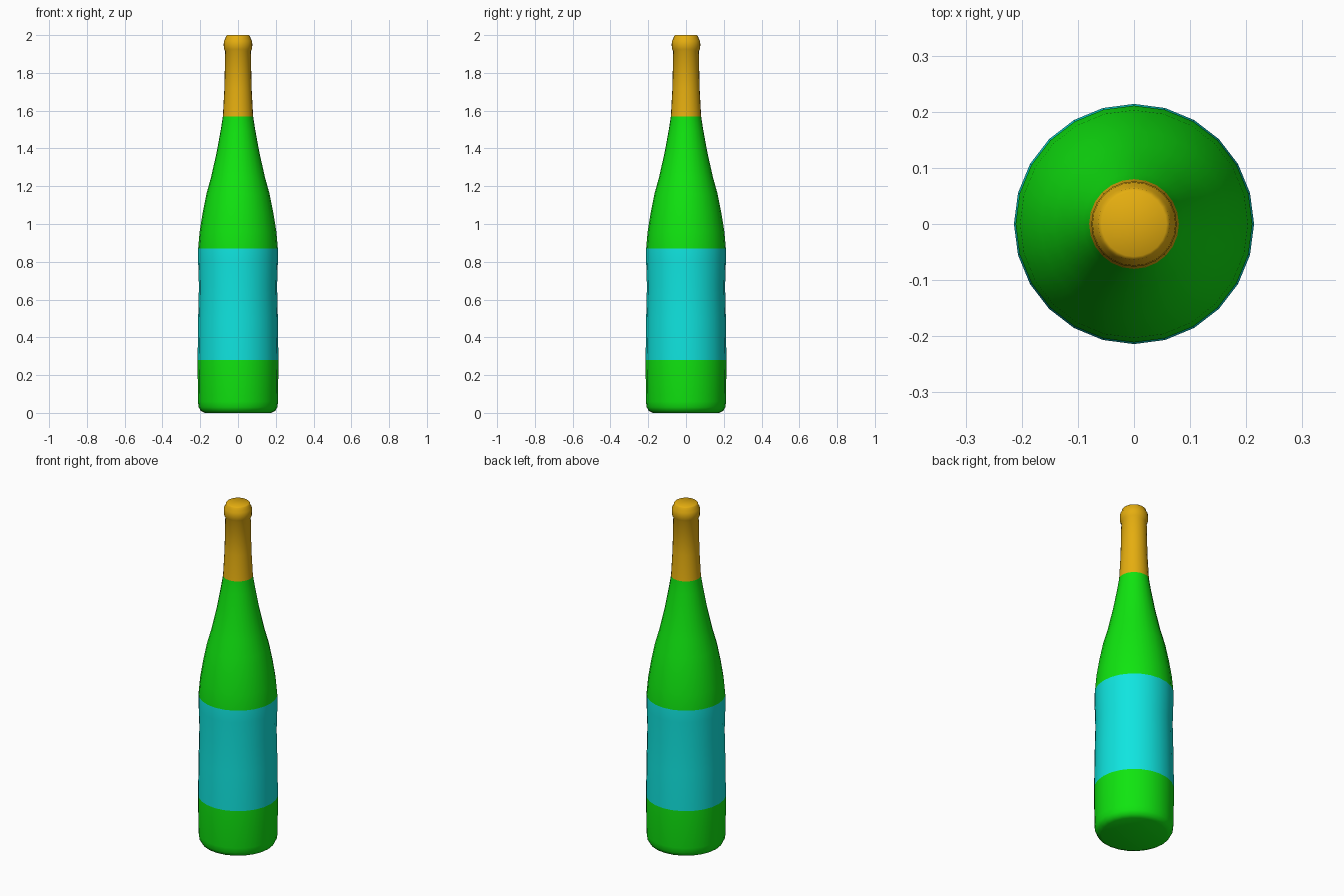
import bpy
import bmesh
import math

cube = bpy.data.objects.get("Cube")
if cube:
    bpy.data.objects.remove(cube, do_unlink=True)

SIDES = 24
LABEL_BOTTOM, LABEL_TOP, FOIL_BOTTOM = 0.28, 0.87, 1.57


def make_material(name, color):
    mat = bpy.data.materials.new(name)
    mat.use_nodes = True
    mat.diffuse_color = color
    mat.node_tree.nodes["Principled BSDF"].inputs["Base Color"].default_value = color
    return mat


materials = [
    make_material("green glass", (0.005, 0.78, 0.005, 1)),
    make_material("cyan label", (0.005, 0.78, 0.74, 1)),
    make_material("gold foil", (0.78, 0.42, 0.005, 1)),
]

# Bottle outline from the base to the mouth: radius, height
profile = [
    (0, 0), (0.175, 0), (0.197, 0.01), (0.208, 0.03), (0.212, 0.06),
    (0.214, LABEL_BOTTOM), (0.211, 0.5), (0.207, 0.67), (0.211, 0.8),
    (0.211, LABEL_TOP), (0.203, 0.96), (0.187, 1.06), (0.167, 1.16),
    (0.142, 1.25), (0.113, 1.38), (0.091, 1.5), (0.08, FOIL_BOTTOM),
    (0.072, 1.72), (0.068, 1.915), (0.074, 1.925), (0.076, 1.95),
    (0.074, 1.97), (0.067, 1.982), (0.064, 1.995), (0.058, 2), (0, 2),
]

# Turn the outline around the z axis
bm = bmesh.new()
verts = [bm.verts.new((r, 0, z)) for r, z in profile]
edges = [bm.edges.new(pair) for pair in zip(verts, verts[1:])]
bmesh.ops.spin(bm, geom=verts + edges, cent=(0, 0, 0), axis=(0, 0, 1),
               angle=math.tau, steps=SIDES, use_duplicate=False)
bmesh.ops.remove_doubles(bm, verts=bm.verts[:], dist=0.0005)
bmesh.ops.recalc_face_normals(bm, faces=bm.faces[:])

# Glass, label and foil by height
for face in bm.faces:
    z = face.calc_center_median().z
    face.smooth = True
    if z > FOIL_BOTTOM:
        face.material_index = 2
    elif LABEL_BOTTOM < z < LABEL_TOP:
        face.material_index = 1

mesh = bpy.data.meshes.new("bottle")
bm.to_mesh(mesh)
bm.free()
for mat in materials:
    mesh.materials.append(mat)
bottle = bpy.data.objects.new("bottle", mesh)
bpy.context.collection.objects.link(bottle)
